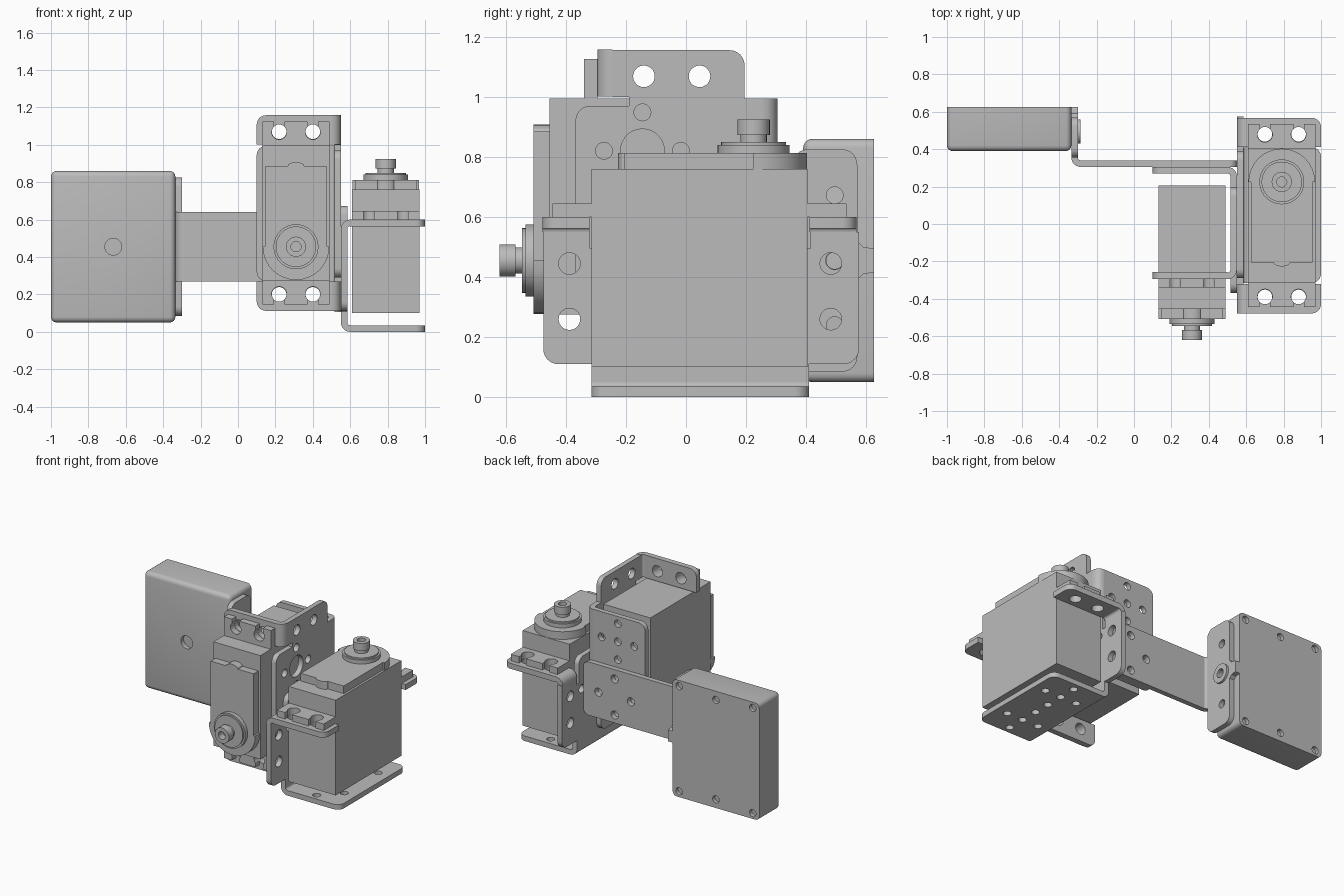
import bpy, bmesh
from math import sin, cos, pi, radians
from mathutils import Matrix, Vector

if "Cube" in bpy.data.objects:
    bpy.data.objects.remove(bpy.data.objects["Cube"], do_unlink=True)

grey = bpy.data.materials.new("plain grey")
grey.use_nodes = True
grey.diffuse_color = (0.5, 0.5, 0.5, 1)
grey.node_tree.nodes["Principled BSDF"].inputs["Base Color"].default_value = (0.5, 0.5, 0.5, 1)

parts = []
PLANES = {"xy": (0, 1, 2), "yz": (1, 2, 0), "zx": (2, 0, 1)}


def finish(name, mesh):
    mesh.materials.clear()
    mesh.materials.append(grey)
    ob = bpy.data.objects.new(name, mesh)
    bpy.context.collection.objects.link(ob)
    parts.append(ob)
    return ob


def circle(a, b, r, n=28):
    return [(a + r * cos(2 * pi * i / n), b + r * sin(2 * pi * i / n)) for i in range(n)]


def cross(a, b, d, r):
    """Four holes around a centre."""
    return [circle(a + u * d, b + v * d, r) for u, v in ((1, 0), (-1, 0), (0, 1), (0, -1))]


def outline(points):
    """Polygon whose points may carry a third value, a corner radius."""
    out = []
    for i, p in enumerate(points):
        c = Vector(p[:2])
        if len(p) == 2:
            out.append(tuple(c))
            continue
        u = (Vector(points[i - 1][:2]) - c).normalized()
        v = (Vector(points[(i + 1) % len(points)][:2]) - c).normalized()
        for k in range(7):
            t = k / 6 * pi / 2
            out.append(tuple(c + p[2] * (u * (1 - sin(t)) + v * (1 - cos(t)))))
    return out


def rect(a0, b0, a1, b1):
    return [(a0, b0), (a1, b0), (a1, b1), (a0, b1)]


def bend(ca, cb, start, r=0.05, t=0.035):
    """Quarter ring section of folded sheet."""
    angles = [start + k / 6 * pi / 2 for k in range(7)]
    return ([(ca + r * cos(q), cb + r * sin(q)) for q in angles] +
            [(ca + (r - t) * cos(q), cb + (r - t) * sin(q)) for q in reversed(angles)])


def plate(name, plane, lo, hi, loops, place=Matrix()):
    """Extruded outline (first loop) with holes (other loops)."""
    cu = bpy.data.curves.new(name, "CURVE")
    cu.dimensions, cu.fill_mode, cu.extrude = "2D", "BOTH", (hi - lo) / 2
    for loop in loops:
        s = cu.splines.new("POLY")
        s.points.add(len(loop) - 1)
        for pt, (a, b) in zip(s.points, loop):
            pt.co = (a, b, 0, 1)
        s.use_cyclic_u = True
    tmp = bpy.data.objects.new(name + "_tmp", cu)
    bpy.context.collection.objects.link(tmp)
    deps = bpy.context.evaluated_depsgraph_get()
    mesh = bpy.data.meshes.new_from_object(tmp.evaluated_get(deps))
    bpy.data.objects.remove(tmp, do_unlink=True)
    frame = Matrix.Identity(4)
    for col, axis in enumerate(PLANES[plane]):
        for row in range(3):
            frame[row][col] = 1.0 if row == axis else 0.0
    frame[PLANES[plane][2]][3] = (lo + hi) / 2
    mesh.transform(place @ frame)
    bm = bmesh.new()
    bm.from_mesh(mesh)
    bmesh.ops.remove_doubles(bm, verts=bm.verts, dist=1e-5)
    bmesh.ops.recalc_face_normals(bm, faces=bm.faces)
    bm.to_mesh(mesh)
    bm.free()
    return finish(name, mesh)


PATTERN = (-0.365, 0.005)      # hole group centres along the bracket
ENDS = ((-0.54, -1), (0.18, 1))  # servo ends and outward directions


def servo(tag, m):
    plate(tag + "_servo_body", "xy", 0.10, 0.76, [rect(-0.18, -0.54, 0.18, 0.18)], m)
    arc = [(0.178 * cos(k * pi / 16), 0.178 * sin(k * pi / 16)) for k in range(17)]
    bump = [(-0.045 * cos(k * pi / 8), -0.43 - 0.022 * sin(k * pi / 8)) for k in range(9)]
    plate(tag + "_gear_cover", "xy", 0.76, 0.813,
          [arc + [(-0.165, 0), (-0.165, -0.43)] + bump + [(0.165, -0.43), (0.165, 0)]], m)
    plate(tag + "_gear_collar", "xy", 0.813, 0.84, [circle(0, 0, 0.12, 40)], m)
    plate(tag + "_gear_ring", "xy", 0.84, 0.85, [circle(0, 0, 0.108, 40)], m)
    plate(tag + "_shaft_neck", "xy", 0.85, 0.872, [circle(0, 0, 0.044)], m)
    plate(tag + "_shaft_head", "xy", 0.872, 0.925, [circle(0, 0, 0.054), circle(0, 0, 0.027)], m)
    # Mounting ears with open screw slots
    for y, d in ENDS:
        end, mid = y + d * 0.13, y + d * 0.073
        pts = [(-0.18, y), (-0.18, end)]
        for x in (-0.09, 0.09):
            pts.append((x - 0.028, end))
            for k in range(17):
                q = radians(135 + k * 270 / 16)
                pts.append((x + 0.04 * cos(q), mid + d * 0.04 * sin(q)))
            pts.append((x + 0.028, end))
        pts += [(0.18, end), (0.18, y)]
        plate(tag + "_servo_ear", "xy", 0.60, 0.645, [pts], m)


def bracket(tag, m):
    side = outline([
        (-0.70, 0.11, 0.05), (-0.54, 0.11), (-0.54, 0.05), (0.185, 0.05), (0.185, 0.11),
        (0.35, 0.11, 0.05), (0.35, 0.55), (0.19, 0.55), (0.19, 0.495), (0.165, 0.495),
        (0.165, 0.673, 0.05), (-0.515, 0.673, 0.05), (-0.515, 0.495), (-0.545, 0.495),
        (-0.545, 0.55), (-0.70, 0.55)])
    holes = [circle(y, z, 0.036) for y in (-0.613, 0.257) for z in (0.26, 0.445)]
    for y in PATTERN:
        holes += [circle(y, 0.45, 0.073)] + cross(y, 0.45, 0.128, 0.028)
    plate(tag + "_bracket_side", "yz", -0.24, -0.205, [side] + holes, m)
    # Folded base plate
    base = outline([(-0.19, -0.54), (0.21, -0.54, 0.05), (0.21, 0.185, 0.05), (-0.19, 0.185)])
    holes = []
    for y in PATTERN:
        holes += [circle(0, y, 0.026)] + cross(0, y, 0.125, 0.026)
    plate(tag + "_bracket_base", "xy", 0, 0.035, [base] + holes, m)
    plate(tag + "_bracket_base_bend", "zx", -0.54, 0.185, [bend(0.05, -0.19, pi)], m)
    # Folded flanges under the servo ears
    for y, d in ENDS:
        a, b = y + d * 0.006, y + d * 0.163
        flange = outline([(-0.19, a), (0.21, a), (0.21, b, 0.05), (-0.19, b)])
        plate(tag + "_bracket_flange", "xy", 0.562, 0.60,
              [flange] + [circle(x, y + d * 0.075, 0.039) for x in (-0.09, 0.09)], m)
        plate(tag + "_bracket_flange_bend", "zx", min(a, b), max(a, b),
              [bend(0.55, -0.19, -pi / 2)], m)


# Upright servo on the left, and the same unit turned to face forward
upright = Matrix.Translation((0.79, 0.225, 0))
forward = Matrix(((-1, 0, 0, 0.31), (0, 0, -1, 0.305), (0, -1, 0, 0.455), (0, 0, 0, 1)))
for tag, m in (("upright", upright), ("forward", forward)):
    servo(tag, m)
    bracket(tag, m)

# Arm with its folded sensor flange
arm = outline([(0.27, -0.285), (0.64, -0.285), (0.64, 0.55, 0.04), (0.27, 0.55, 0.04)])
plate("arm", "zx", 0.305, 0.34, [arm] + cross(0.45, 0.31, 0.125, 0.028))
plate("arm_bend", "xy", 0.27, 0.64, [bend(-0.285, 0.355, pi)])
flange = outline([
    (0.355, 0.085, 0.05), (0.57, 0.085, 0.05), (0.57, 0.39), (0.59, 0.41), (0.625, 0.415),
    (0.625, 0.495), (0.59, 0.50), (0.57, 0.52), (0.57, 0.825, 0.05), (0.355, 0.825, 0.05)])
plate("sensor_flange", "yz", -0.335, -0.30,
      [flange] + [circle(0.495, z, 0.028) for z in (0.24, 0.455, 0.672)])
plate("flange_boss", "yz", -0.30, -0.285, [circle(0.495, 0.455, 0.065), circle(0.495, 0.455, 0.03)])

# Sensor box, rounded everywhere but around its back
bm = bmesh.new()
bmesh.ops.create_cube(bm, size=1)
bmesh.ops.scale(bm, vec=(0.665, 0.235, 0.81), verts=bm.verts)
bmesh.ops.translate(bm, vec=(-0.6675, 0.5075, 0.455), verts=bm.verts)
edges = [e for e in bm.edges if min(v.co.y for v in e.verts) < 0.5]
bmesh.ops.bevel(bm, geom=edges, offset=0.03, segments=4, profile=0.5, affect="EDGES")
mesh = bpy.data.meshes.new("sensor_box")
bm.to_mesh(mesh)
bm.free()
box = finish("sensor_box", mesh)

# Sunken holes in the box
spots = [(x, z, 0.025, 0.60) for x in (-0.95, -0.667, -0.385)
         for z in ((0.11, 0.80) if x == -0.667 else (0.09, 0.82))]
spots.append((-0.667, 0.455, 0.045, 0.36))
for x, z, r, y in spots:
    cutter = plate("hole_cutter", "zx", y, y + 0.06, [circle(z, x, r)])
    cutter.hide_render = True
    parts.remove(cutter)
    mod = box.modifiers.new("hole", "BOOLEAN")
    mod.operation, mod.object, mod.solver = "DIFFERENCE", cutter, "EXACT"
    cut = bpy.data.meshes.new_from_object(box.evaluated_get(bpy.context.evaluated_depsgraph_get()))
    box.modifiers.clear()
    box.data = cut
    bpy.data.objects.remove(cutter, do_unlink=True)

for ob in bpy.context.selected_objects:
    ob.select_set(False)
for ob in parts:
    ob.select_set(True)
bpy.context.view_layer.objects.active = box
bpy.ops.object.shade_smooth_by_angle(angle=radians(30))
